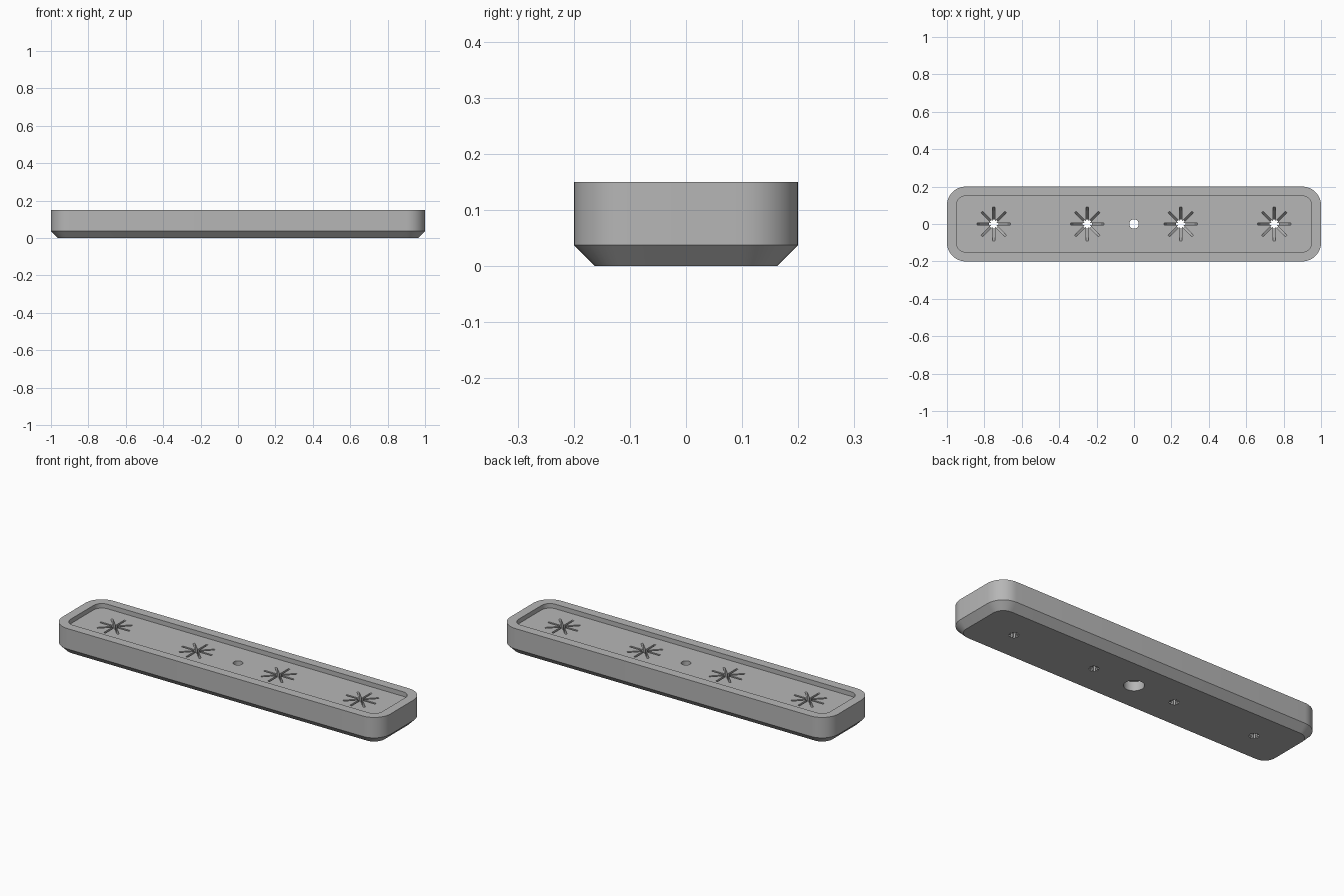
import bpy
import bmesh
import math

if "Cube" in bpy.data.objects:
    bpy.data.objects.remove(bpy.data.objects["Cube"])

grey = bpy.data.materials.new("plain grey")
grey.diffuse_color = (0.47, 0.47, 0.47, 1)
grey.use_nodes = True
grey.node_tree.nodes["Principled BSDF"].inputs["Base Color"].default_value = grey.diffuse_color


def rounded_rect(hx, hy, r, z, steps=10):
    """Counter-clockwise loop of a rectangle with rounded corners."""
    pts = []
    for q, (sx, sy) in enumerate(((1, 1), (-1, 1), (-1, -1), (1, -1))):
        for i in range(steps + 1):
            a = math.pi / 2 * (q + i / steps)
            pts.append((sx * (hx - r) + r * math.cos(a),
                        sy * (hy - r) + r * math.sin(a), z))
    return pts


def circle(r, z, n=40):
    return [(r * math.cos(2 * math.pi * i / n),
             r * math.sin(2 * math.pi * i / n), z) for i in range(n)]


def star(cx, length, z, width=0.011):
    """Eight narrow arms joined at the middle."""
    pts = []
    valley = width / 2 / math.sin(math.pi / 8)
    for k in range(8):
        a = k * math.pi / 4
        c, s = math.cos(a), math.sin(a)
        for w in (-width / 2, width / 2):
            pts.append((cx + length * c - w * s, length * s + w * c, z))
        b = a + math.pi / 8
        pts.append((cx + valley * math.cos(b), valley * math.sin(b), z))
    return pts


def loft(name, loops):
    """Closed solid through a stack of matching loops."""
    bm = bmesh.new()
    rings = [[bm.verts.new(p) for p in loop] for loop in loops]
    n = len(rings[0])
    for low, high in zip(rings, rings[1:]):
        for i in range(n):
            j = (i + 1) % n
            bm.faces.new((low[i], low[j], high[j], high[i]))
    bm.faces.new(rings[0][::-1])
    bm.faces.new(rings[-1])
    bmesh.ops.recalc_face_normals(bm, faces=bm.faces)
    mesh = bpy.data.meshes.new(name)
    bm.to_mesh(mesh)
    bm.free()
    mesh.materials.append(grey)
    obj = bpy.data.objects.new(name, mesh)
    bpy.context.collection.objects.link(obj)
    return obj


# Tray body with a chamfered underside
tray = loft("tray", [rounded_rect(0.9625, 0.1625, 0.0625, 0),
                     rounded_rect(1, 0.2, 0.1, 0.0375),
                     rounded_rect(1, 0.2, 0.1, 0.15)])

# Shallow recess, stepped centre hole and tapering star slots
FLOOR = 0.125
cutters = [
    loft("recess_cutter", [rounded_rect(0.95, 0.15, 0.05, FLOOR),
                           rounded_rect(0.95, 0.15, 0.05, 0.2)]),
    loft("centre_hole_cutter", [circle(0.05, -0.05), circle(0.05, 0.05),
                                circle(0.025, 0.05), circle(0.025, 0.14)]),
]
slope = (0.09 - 0.025) / FLOOR
for x in (-0.75, -0.25, 0.25, 0.75):
    cutters.append(loft("star_cutter", [star(x, 0.025 + slope * z, z)
                                        for z in (-0.01, FLOOR + 0.01)]))

bpy.context.view_layer.objects.active = tray
tray.select_set(True)
for cutter in cutters:
    mod = tray.modifiers.new("cut", 'BOOLEAN')
    mod.operation = 'DIFFERENCE'
    mod.solver = 'EXACT'
    mod.object = cutter
    bpy.ops.object.modifier_apply(modifier=mod.name)
    bpy.data.objects.remove(cutter)

bpy.ops.object.shade_smooth_by_angle(angle=math.radians(25))
